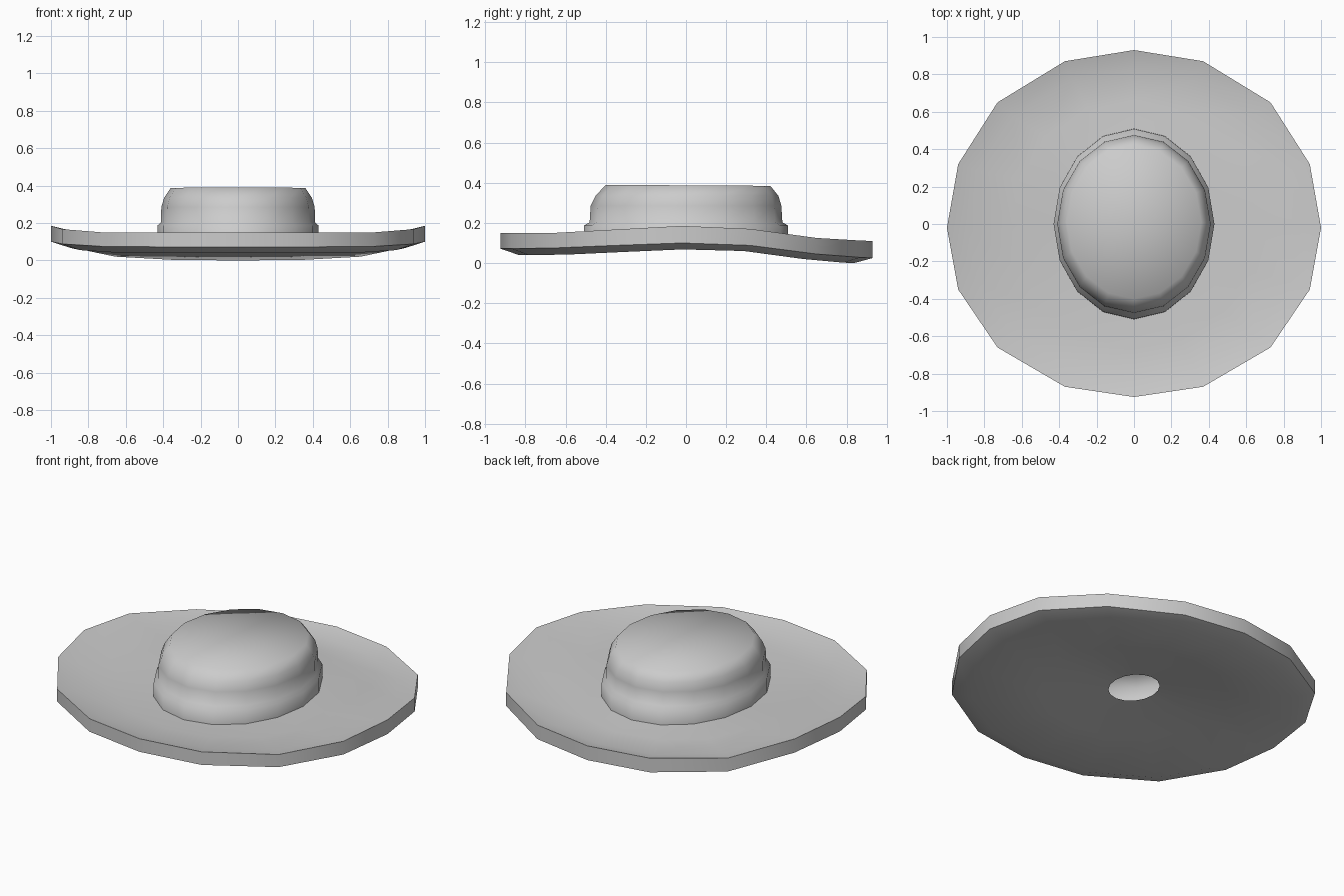
import bpy, bmesh, math

if "Cube" in bpy.data.objects:
    bpy.data.objects.remove(bpy.data.objects["Cube"])

grey = bpy.data.materials.new("light_grey")
grey.diffuse_color = (0.6, 0.6, 0.6, 1)
grey.use_nodes = True
grey.node_tree.nodes["Principled BSDF"].inputs["Base Color"].default_value = grey.diffuse_color
N = 16


def ellipse(rx, ry, z, cy=0, tilt=0):
    pts = []
    for i in range(N):
        a = 2 * math.pi * i / N
        y = cy - ry * math.cos(a)
        pts.append((rx * math.sin(a), y, z + tilt * y))
    return pts


def mirrored(half):
    # half runs front to back on the right side; the left side repeats it
    return half + [(-x, y, z) for x, y, z in half[-2:0:-1]]


def mix(a, b, t, dz=0):
    return [tuple(p + (q - p) * t + (dz if k == 2 else 0) for k, (p, q) in enumerate(zip(u, v)))
            for u, v in zip(a, b)]


def loft(name, rings, smooth_angle, cap_z=None):
    bm = bmesh.new()
    rows = [[bm.verts.new(p) for p in r] for r in rings]
    for a, b in zip(rows, rows[1:]):
        for i in range(N):
            j = (i + 1) % N
            bm.faces.new((a[i], a[j], b[j], b[i]))
    if cap_z is not None:
        c = bm.verts.new((0, 0, cap_z))
        for i in range(N):
            bm.faces.new((rows[-1][i], rows[-1][(i + 1) % N], c))
    me = bpy.data.meshes.new(name)
    bm.to_mesh(me)
    bm.free()
    me.materials.append(grey)
    ob = bpy.data.objects.new(name, me)
    bpy.context.collection.objects.link(ob)
    bpy.ops.object.select_all(action='DESELECT')
    ob.select_set(True)
    bpy.context.view_layer.objects.active = ob
    bpy.ops.object.shade_smooth_by_angle(angle=math.radians(smooth_angle))
    return ob


# Brim outline, dipping at the front and back and lifted at the sides
xs = [0, .37, .73, .94, 1, .94, .73, .37, 0]
ys = [-.925, -.87, -.66, -.35, -.02, .32, .65, .87, .93]
top_z = [.15, .15, .15, .167, .185, .17, .125, .112, .11]
low_z = [.072, .072, .075, .088, .10, .088, .045, .028, .025]
under_z = [.04, .04, .042, .055, .068, .06, .02, .002, 0]
top_edge = mirrored(list(zip(xs, ys, top_z)))
low_edge = mirrored(list(zip(xs, ys, low_z)))
under = mirrored([(x * .9, y * .9, z) for x, y, z in zip(xs, ys, under_z)])
# the upper face drops just inside the edge, parallel to the underside
upper = mirrored([(x * .89, y * .89, z + .083) for x, y, z in zip(xs, ys, under_z)])

# Brim: underside with an oval opening, outer edge, dished top
hole = ellipse(.13, .15, .097)
inner = ellipse(.42, .495, .104)
loft("brim", [hole, mix(hole, under, .5), under, low_edge, top_edge, upper,
              mix(upper, inner, .5, -.004), inner], 45)

# Crown: hat band step, upright side, rounded shoulder, nearly flat top
loft("crown", [ellipse(.43, .51, .09), ellipse(.43, .508, .187), ellipse(.412, .48, .203),
               ellipse(.41, .475, .285), ellipse(.395, .455, .335, .005),
               ellipse(.36, .41, .387, .01, -.006)], 180, .383)
